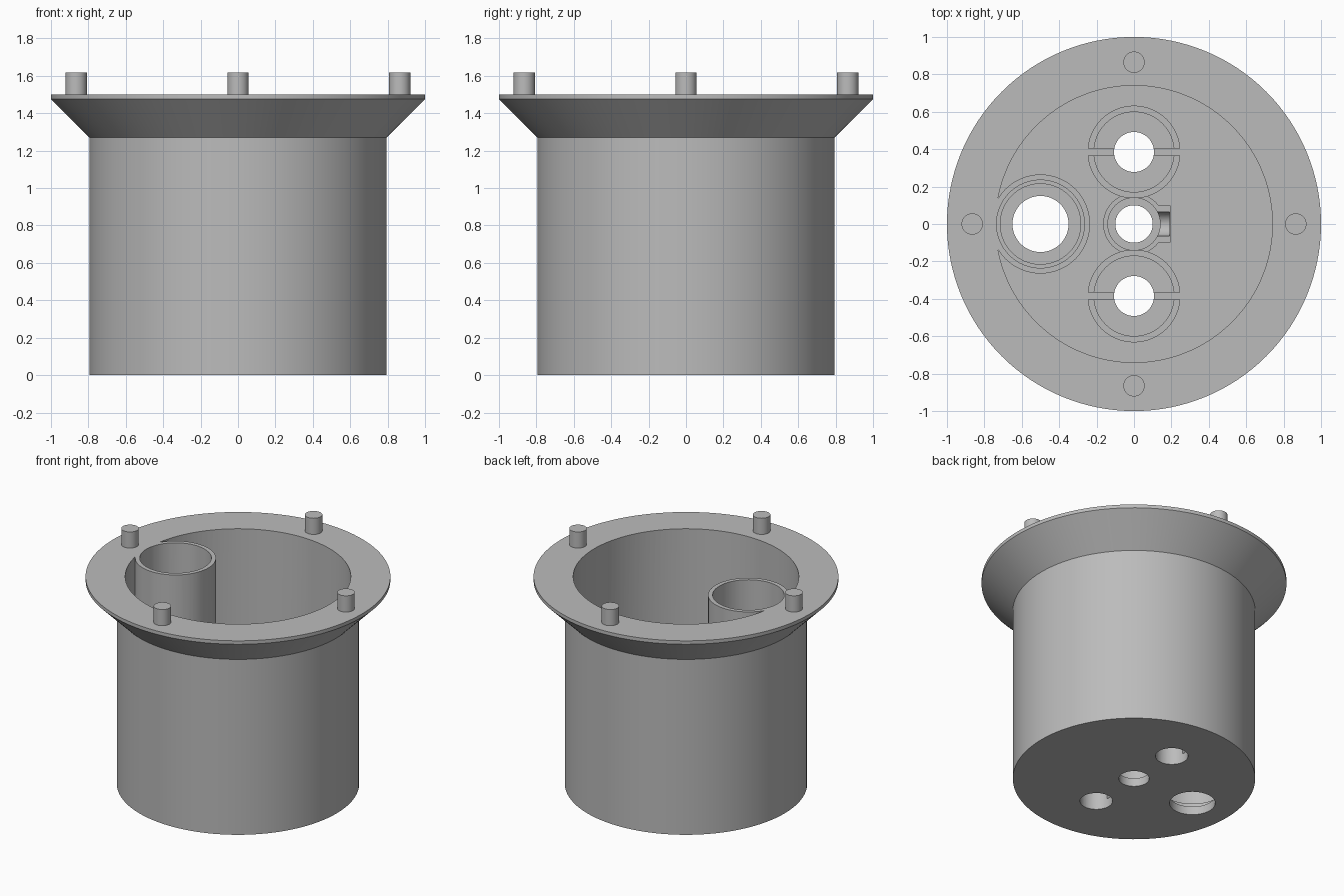
import bpy, bmesh, math
from mathutils import Matrix

cube = bpy.data.objects.get("Cube")
if cube:
    bpy.data.objects.remove(cube, do_unlink=True)

grey = bpy.data.materials.new("plain grey")
grey.use_nodes = True
grey.diffuse_color = (0.5, 0.5, 0.5, 1)
grey.node_tree.nodes["Principled BSDF"].inputs["Base Color"].default_value = (0.5, 0.5, 0.5, 1)

FLOOR, TOP = 0.06, 1.5


def add(name, bm):
    bmesh.ops.recalc_face_normals(bm, faces=bm.faces)
    mesh = bpy.data.meshes.new(name)
    bm.to_mesh(mesh)
    bm.free()
    mesh.materials.append(grey)
    obj = bpy.data.objects.new(name, mesh)
    bpy.context.collection.objects.link(obj)
    return obj


def cylinder(name, x, y, r, z0, z1, segs=64, turn=None):
    bm = bmesh.new()
    place = Matrix.Translation((x, y, (z0 + z1) / 2))
    if turn:
        place = place @ turn
    bmesh.ops.create_cone(bm, cap_ends=True, segments=segs, radius1=r, radius2=r,
                          depth=z1 - z0, matrix=place)
    return add(name, bm)


def box(name, x, y, z0, sx, sy, z1):
    bm = bmesh.new()
    place = Matrix.Translation((x, y, (z0 + z1) / 2)) @ Matrix.Diagonal((sx, sy, z1 - z0, 1))
    bmesh.ops.create_cube(bm, size=1, matrix=place)
    return add(name, bm)


def cut(target, tool):
    """Subtract tool from target and discard the tool."""
    mod = target.modifiers.new("cut", 'BOOLEAN')
    mod.operation, mod.solver, mod.object = 'DIFFERENCE', 'EXACT', tool
    graph = bpy.context.evaluated_depsgraph_get()
    result = bpy.data.meshes.new_from_object(target.evaluated_get(graph))
    target.modifiers.clear()
    target.data = result
    bpy.data.objects.remove(tool, do_unlink=True)


def smooth(obj):
    bpy.ops.object.select_all(action='DESELECT')
    obj.select_set(True)
    bpy.context.view_layer.objects.active = obj
    bpy.ops.object.shade_smooth_by_angle(angle=math.radians(30))


# Flanged pot, turned from its outer profile
bm = bmesh.new()
profile = [(0, 0), (0.795, 0), (0.795, 1.27), (1, 1.475), (1, TOP), (0, TOP)]
verts = [bm.verts.new((r, 0, z)) for r, z in profile]
edges = [bm.edges.new(pair) for pair in zip(verts, verts[1:])]
bmesh.ops.spin(bm, geom=verts + edges, axis=(0, 0, 1), cent=(0, 0, 0),
               angle=math.tau, steps=128, use_duplicate=False)
bmesh.ops.remove_doubles(bm, verts=bm.verts, dist=0.0005)
pot = add("flanged_pot", bm)

# Cavity, leaving the tall tube and the low floor bosses standing
cavity = cylinder("cavity_cutter", 0, 0, 0.74, FLOOR, 1.7, 128)
cut(cavity, cylinder("tube_core", -0.5, 0, 0.265, -0.1, 1.8))
cut(cavity, cylinder("centre_core", 0, 0, 0.165, -0.1, 0.2))
cut(cavity, box("clip_core", 0.1, 0, -0.1, 0.19, 0.2, 0.2))
for side in (-1, 1):
    cut(cavity, cylinder("boss_core", 0, side * 0.385, 0.248, -0.1, 0.21))
cut(pot, cavity)

# Stepped bore of the tall tube
for r, z in ((0.235, 0.12), (0.215, FLOOR), (0.15, -0.1)):
    cut(pot, cylinder("tube_bore", -0.5, 0, r, z, 1.7))

# Stepped bore of the centre socket and its side groove
for r, z in ((0.14, FLOOR), (0.1, -0.1)):
    cut(pot, cylinder("centre_bore", 0, 0, r, z, 0.5))
cut(pot, cylinder("clip_groove", 0.153, 0, 0.065, 0.163, 0.237, 32,
                  Matrix.Rotation(math.pi / 2, 4, 'Y')))

# Recessed, slotted side bosses
for side in (-1, 1):
    y = side * 0.385
    cut(pot, cylinder("boss_recess", 0, y, 0.214, 0.15, 0.5))
    cut(pot, cylinder("boss_bore", 0, y, 0.107, -0.1, 0.5))
    cut(pot, box("boss_slot", 0, y, 0.065, 0.51, 0.036, 0.5))
smooth(pot)

# Locating pegs on the flange
for name, x, y in (("left_peg", 1, 0), ("right_peg", -1, 0), ("back_peg", 0, 1), ("front_peg", 0, -1)):
    smooth(cylinder(name, x * 0.865, y * 0.865, 0.057, TOP - 0.02, 1.617, 48))
